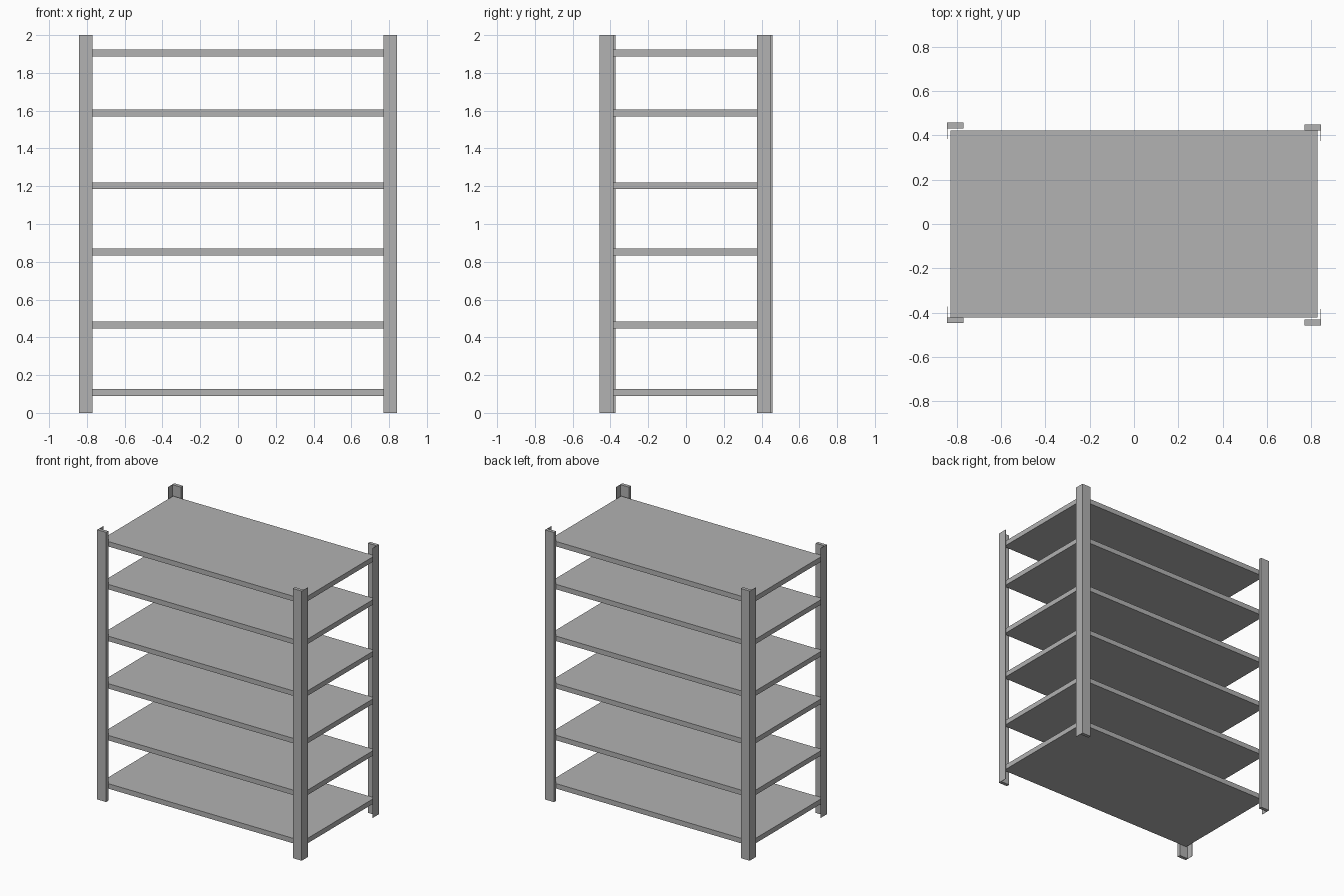
import bpy
import bmesh
from mathutils import Matrix, Vector

cube = bpy.data.objects.get("Cube")
if cube:
    bpy.data.objects.remove(cube, do_unlink=True)

# Single grey metal finish
metal = bpy.data.materials.new("grey_metal")
metal.use_nodes = True
grey = (0.445, 0.445, 0.445, 1.0)
metal.diffuse_color = grey
for node in metal.node_tree.nodes:
    if node.type == 'BSDF_PRINCIPLED':
        node.inputs["Base Color"].default_value = grey


def add_box(bm, a, b):
    """Box between two opposite corners."""
    a, b = Vector(a), Vector(b)
    size = Vector([abs(v) for v in b - a])
    matrix = Matrix.Translation((a + b) / 2) @ Matrix.Diagonal(size).to_4x4()
    bmesh.ops.create_cube(bm, size=1, matrix=matrix)


def make_object(name, boxes):
    bm = bmesh.new()
    for a, b in boxes:
        add_box(bm, a, b)
    mesh = bpy.data.meshes.new(name)
    bm.to_mesh(mesh)
    bm.free()
    mesh.materials.append(metal)
    obj = bpy.data.objects.new(name, mesh)
    bpy.context.collection.objects.link(obj)
    return obj


HEIGHT = 2.0
FLANGE = 0.073   # width of both sides of the angle post
THICK = 0.025    # front and back flange
SHEET = 0.002    # thin side flange


def angle_post(name, x, y):
    """Angle post whose outer corner is at x, y and which opens inward."""
    sx = -1 if x > 0 else 1
    sy = -1 if y > 0 else 1
    make_object(name, [
        ((x, y, 0), (x + sx * FLANGE, y + sy * THICK, HEIGHT)),
        ((x, y + sy * THICK, 0), (x + sx * SHEET, y + sy * FLANGE, HEIGHT)),
    ])


# Corner posts, slightly staggered in depth
angle_post("front_left_post", 0.843, -0.457)
angle_post("front_right_post", -0.843, -0.446)
angle_post("back_left_post", 0.843, 0.448)
angle_post("back_right_post", -0.843, 0.457)

# Shelves, listed by the height of their top surface
SHELF_THICK = 0.037
for i, top in enumerate((0.127, 0.485, 0.869, 1.221, 1.605, 1.923)):
    make_object(f"shelf_{i + 1}", [
        ((-0.827, -0.421, top - SHELF_THICK), (0.827, 0.421, top)),
    ])
